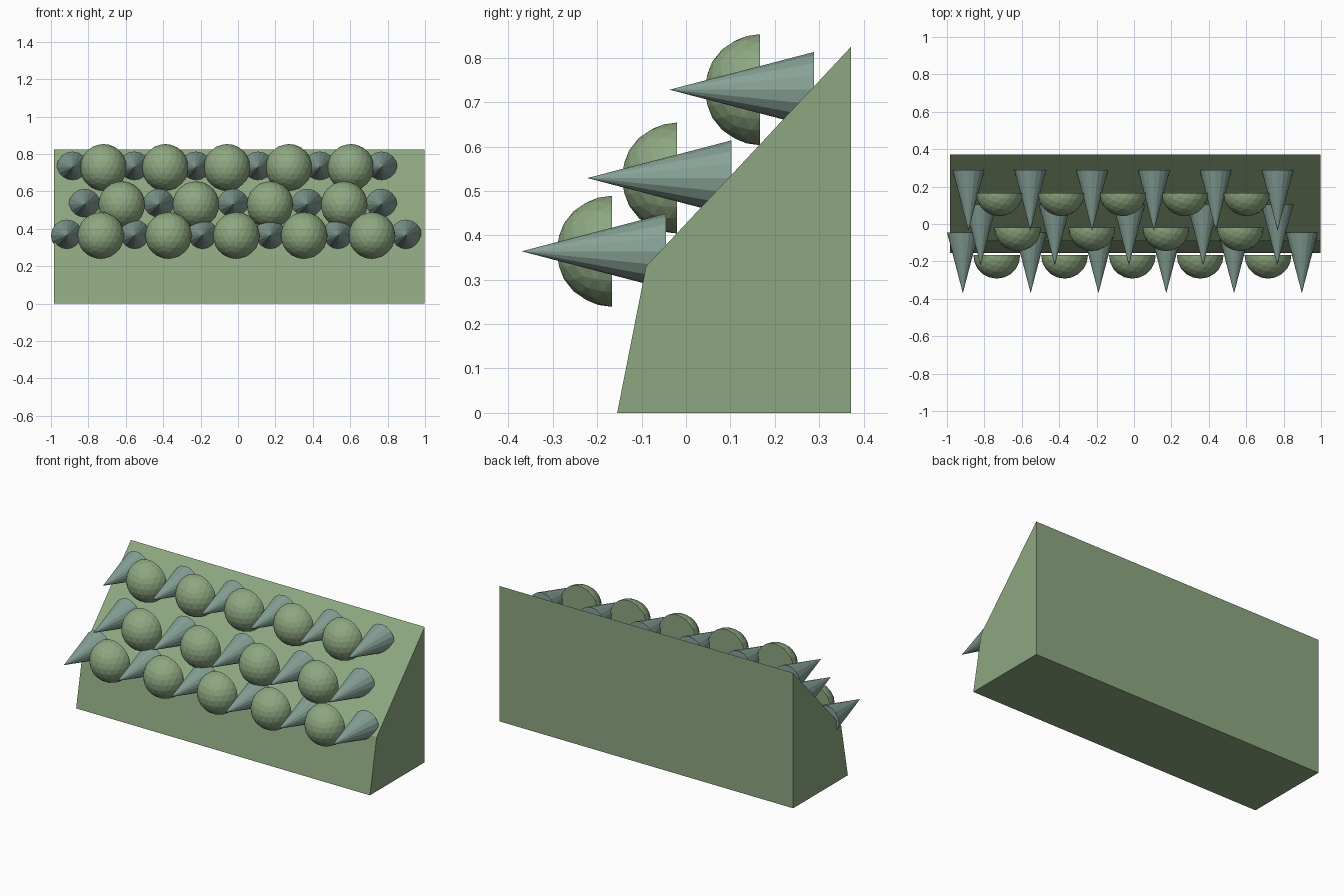
import bpy, bmesh
from math import radians
from mathutils import Matrix, Vector

cube = bpy.data.objects.get("Cube")
if cube:
    bpy.data.objects.remove(cube)


def material(name, rgb):
    m = bpy.data.materials.new(name)
    m.use_nodes = True
    m.diffuse_color = (*rgb, 1)
    m.node_tree.nodes["Principled BSDF"].inputs["Base Color"].default_value = (*rgb, 1)
    return m


GREEN = material("sage green", (0.27, 0.39, 0.22))
TEAL = material("grey teal", (0.24, 0.36, 0.31))


def mesh_from(bm, name, mat):
    bmesh.ops.recalc_face_normals(bm, faces=bm.faces)
    mesh = bpy.data.meshes.new(name)
    bm.to_mesh(mesh)
    bm.free()
    mesh.materials.append(mat)
    return mesh


def place(name, mesh, location=(0, 0, 0)):
    ob = bpy.data.objects.new(name, mesh)
    ob.location = location
    bpy.context.collection.objects.link(ob)
    return ob


# Sloped block: side profile extruded along x
PROFILE = [(-0.155, 0), (-0.09, 0.33), (0.372, 0.825), (0.372, 0)]
bm = bmesh.new()
side = bm.faces.new([bm.verts.new((-0.983, y, z)) for y, z in PROFILE])
ext = bmesh.ops.extrude_face_region(bm, geom=[side])
bmesh.ops.translate(bm, vec=Vector((1.981, 0, 0)),
                    verts=[v for v in ext["geom"] if isinstance(v, bmesh.types.BMVert)])
place("sloped_block", mesh_from(bm, "sloped_block", GREEN))

# Half ball: faceted sphere cut flat at the back, dome facing the front
bm = bmesh.new()
bmesh.ops.create_icosphere(bm, subdivisions=3, radius=0.125)
cut = bmesh.ops.bisect_plane(bm, geom=bm.verts[:] + bm.edges[:] + bm.faces[:],
                             plane_co=(0, 0, 0), plane_no=(0, 1, 0), clear_outer=True)
bmesh.ops.holes_fill(bm, edges=[e for e in bm.edges if e.is_boundary])
half_ball = mesh_from(bm, "half_ball", GREEN)

# Spike: cone with its base at the origin and its tip towards the front
LENGTH = 0.325
bm = bmesh.new()
bmesh.ops.create_cone(bm, cap_ends=True, segments=16, radius1=0.085, radius2=0, depth=LENGTH)
bmesh.ops.translate(bm, verts=bm.verts, vec=(0, 0, LENGTH / 2))
bmesh.ops.rotate(bm, verts=bm.verts, matrix=Matrix.Rotation(radians(90), 3, "X"))
spike = mesh_from(bm, "spike", TEAL)

# Rows: name, spike count, first x, spacing, spike base y, half ball back y, z
ROWS = [
    ("top", 6, -0.885, 0.3305, 0.288, 0.167, 0.728),
    ("middle", 5, -0.82, 0.3965, 0.103, -0.02, 0.529),
    ("bottom", 6, -0.915, 0.3625, -0.045, -0.167, 0.364),
]
for row, count, start, step, spike_y, ball_y, z in ROWS:
    for i in range(count):
        x = start + i * step
        place(f"{row}_spike_{i + 1}", spike, (x, spike_y, z))
        if i < count - 1:
            place(f"{row}_half_ball_{i + 1}", half_ball, (x + step / 2, ball_y, z))
